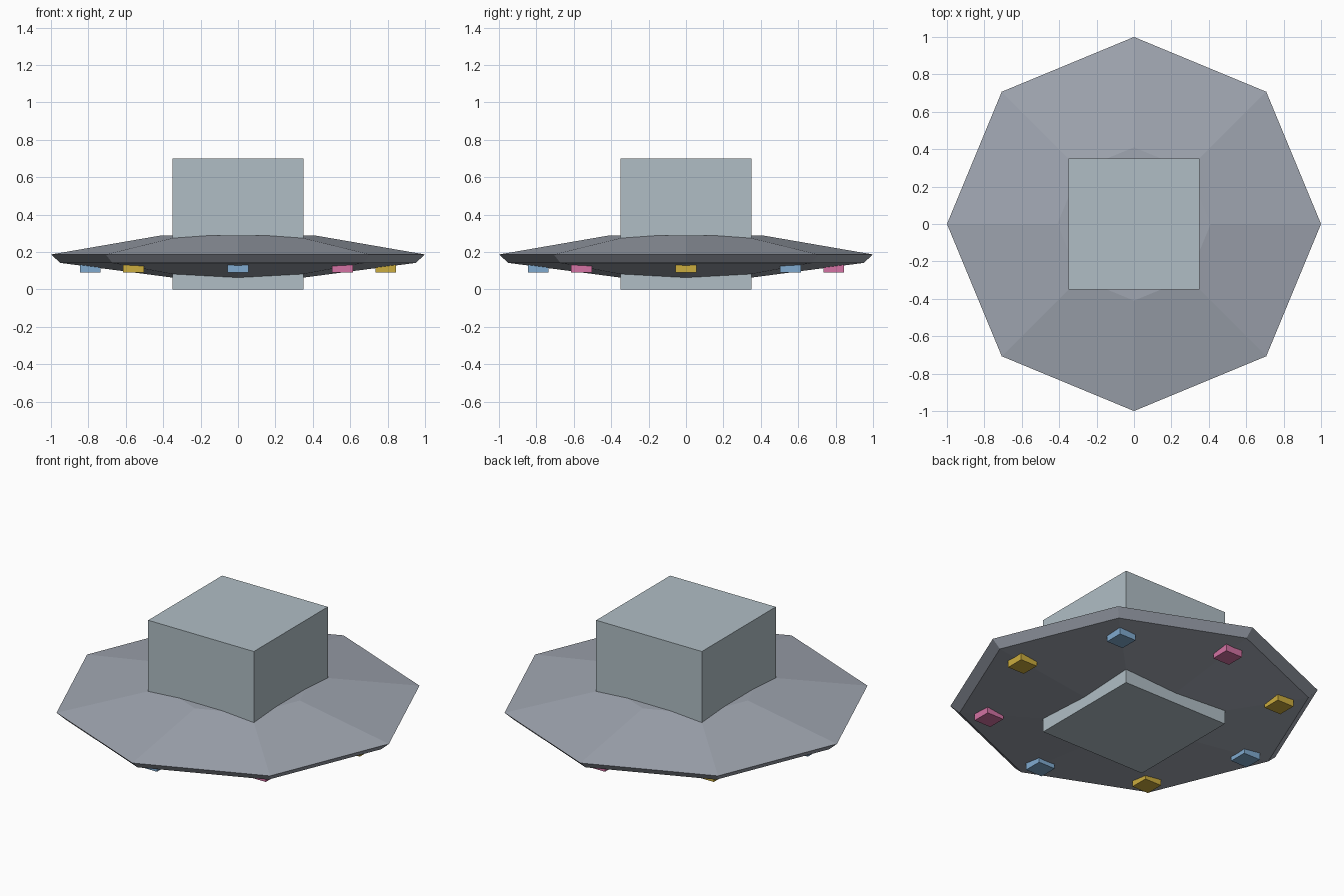
import bpy
import bmesh
import math

if "Cube" in bpy.data.objects:
    bpy.data.objects.remove(bpy.data.objects["Cube"], do_unlink=True)


def material(name, *rgb):
    # display colour to linear
    lin = [((c / 255 + 0.055) / 1.055) ** 2.4 for c in rgb] + [1]
    mat = bpy.data.materials.new(name)
    mat.use_nodes = True
    mat.diffuse_color = lin
    mat.node_tree.nodes["Principled BSDF"].inputs["Base Color"].default_value = lin
    return mat


def finish(name, bm, mat):
    bmesh.ops.recalc_face_normals(bm, faces=bm.faces[:])
    mesh = bpy.data.meshes.new(name)
    bm.to_mesh(mesh)
    bm.free()
    mesh.materials.append(mat)
    obj = bpy.data.objects.new(name, mesh)
    bpy.context.collection.objects.link(obj)
    return obj


def box(name, x, y, width, bottom, top, mat):
    bm = bmesh.new()
    bmesh.ops.create_cube(bm, size=1)
    for v in bm.verts:
        v.co.x = x + v.co.x * width
        v.co.y = y + v.co.y * width
        v.co.z = bottom if v.co.z < 0 else top
    return finish(name, bm, mat)


cabin_mat = material("pale blue grey", 176, 190, 197)
hull_mat = material("slate grey", 160, 166, 177)
light_mats = [material("yellow", 203, 172, 62),
              material("blue", 128, 170, 207),
              material("pink", 211, 114, 163)]

# Eight-sided saucer hull, lofted from a radius/height profile
SIDES = 8
profile = [(0.30, 0.057), (0.95, 0.142), (1.0, 0.187), (0.41, 0.289)]
bm = bmesh.new()
rings = []
for radius, z in profile:
    angles = [i * math.tau / SIDES for i in range(SIDES)]
    rings.append([bm.verts.new((radius * math.cos(a), radius * math.sin(a), z))
                  for a in angles])
for low, high in zip(rings, rings[1:]):
    for i in range(SIDES):
        j = (i + 1) % SIDES
        bm.faces.new((low[i], low[j], high[j], high[i]))
bm.faces.new(rings[0][::-1])
bm.faces.new(rings[-1])
finish("saucer_hull", bm, hull_mat)

# Cube cabin running through the hull
box("cabin", 0, 0, 0.7, 0, 0.7, cabin_mat)

# Ring of square lights under the rim, colours repeating in threes
for i in range(SIDES):
    a = math.radians(225) + i * math.tau / SIDES
    box(f"under_light_{i + 1}", 0.79 * math.cos(a), 0.79 * math.sin(a),
        0.11, 0.09, 0.14, light_mats[i % 3])
